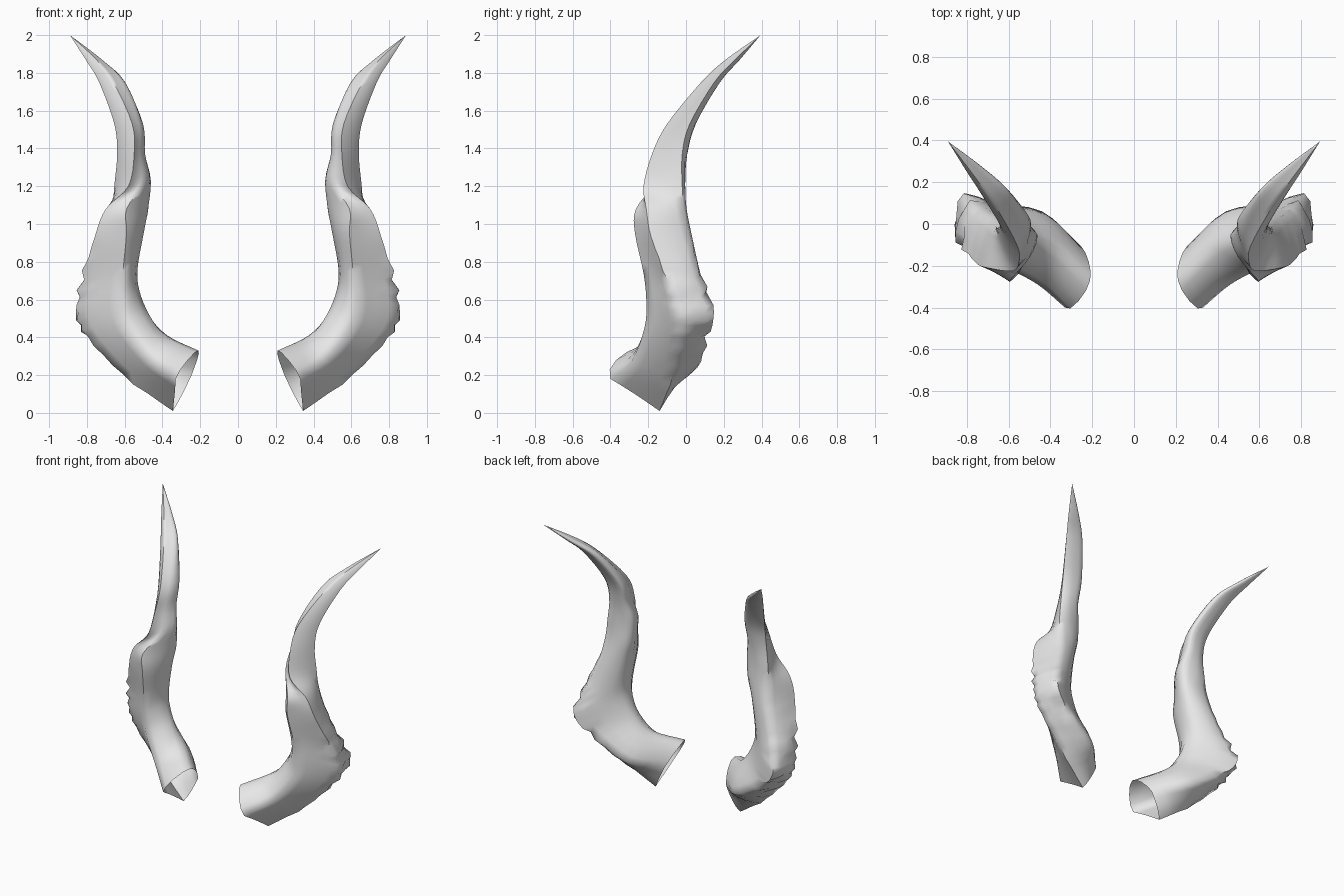
import bpy
import bmesh
import math
import random
from mathutils import Vector

cube = bpy.data.objects.get("Cube")
if cube:
    bpy.data.objects.remove(cube, do_unlink=True)

# One plain horn colour
horn_grey = bpy.data.materials.new("horn_grey")
horn_grey.use_nodes = True
colour = (0.8, 0.8, 0.8, 1)
horn_grey.diffuse_color = colour
horn_grey.node_tree.nodes["Principled BSDF"].inputs["Base Color"].default_value = colour

# Four ridge paths, each running from the open base to the shared tip
tip = (.89, .395, 2)
inner_ridge = [(.21, -.27, .33), (.375, -.11, .41), (.475, -.06, .52), (.54, -.03, .65),
               (.545, -.02, .77), (.505, -.04, .95), (.475, -.04, 1.08), (.476, -.03, 1.23),
               (.505, 0, 1.37), (.52, .05, 1.53), (.63, .18, 1.75), (.75, .285, 1.87), tip]
front_ridge = [(.33, -.4, .18), (.46, -.29, .27), (.59, -.22, .45), (.62, -.21, .59),
               (.61, -.225, .74), (.59, -.27, .95), (.59, -.265, 1.08), (.5, -.16, 1.22),
               (.508, -.1, 1.37), (.515, -.03, 1.53), (.6, .13, 1.75), (.72, .25, 1.87), tip]
outer_ridge = [(.345, -.14, .01), (.61, -.07, .2), (.8, -.05, .4), (.86, -.06, .53),
               (.83, -.1, .7), (.76, -.185, .93), (.7, -.21, 1.08), (.58, -.225, 1.2),
               (.55, -.18, 1.37), (.56, -.1, 1.53), (.66, .08, 1.75), (.75, .21, 1.87), tip]
back_ridge = [(.25, -.11, .19), (.44, .06, .24), (.7, .11, .4), (.81, .145, .53),
              (.76, .08, .72), (.69, .025, .93), (.665, -.01, 1.08), (.655, -.02, 1.2),
              (.64, -.02, 1.37), (.655, .02, 1.53), (.735, .15, 1.75), (.8, .25, 1.86), tip]
SPAN_STEPS = 4
SIDE_STEPS = 4
# Roundness of the sides after the inner, front, outer and back ridges
ROUNDNESS = (1.3, -0.15, 0.5, 1.0)


def spline(a, b, c, d, t):
    """Smooth curve from b to c."""
    return b + 0.5 * t * (c - a + t * (2 * a - 5 * b + 4 * c - d + t * (3 * (b - c) + d - a)))


def smooth_path(path):
    pts = [Vector(p) for p in path]
    pts = [2 * pts[0] - pts[1]] + pts + [2 * pts[-1] - pts[-2]]
    result = []
    for i in range(len(pts) - 3):
        result += [spline(*pts[i:i + 4], k / SPAN_STEPS) for k in range(SPAN_STEPS)]
    return result + [pts[-2]]


def cross_section(corners):
    ring = []
    for side in range(4):
        a, b, c, d = (corners[(side + k) % 4] for k in (-1, 0, 1, 2))
        for k in range(SIDE_STEPS):
            t = k / SIDE_STEPS
            flat = b.lerp(c, t)
            ring.append(flat + ROUNDNESS[side] * (spline(a, b, c, d, t) - flat))
    return ring


def roughen(ring, index, rng):
    """Irregular growth steps on the outer back side, strongest at the bend."""
    centre = sum(ring, Vector()) / len(ring)
    strength = 0.022 * max(0, 1 - abs(centre.z - 0.58) / 0.4)
    step = strength * (0.4 if index % 2 else -0.5)
    for j in range(2 * SIDE_STEPS, 3 * SIDE_STEPS + 1):
        outward = (ring[j] - centre).normalized()
        ring[j] += outward * (step + rng.uniform(-0.8, 0.8) * strength)


def build_horn(name, side):
    rng = random.Random(4)
    bm = bmesh.new()
    rails = [smooth_path(p) for p in (inner_ridge, front_ridge, outer_ridge, back_ridge)]
    rings = []
    for index, corners in enumerate(zip(*rails)):
        ring = cross_section(corners)
        roughen(ring, index, rng)
        rings.append([bm.verts.new((p.x * side, p.y, p.z)) for p in ring])
    count = 4 * SIDE_STEPS
    for low, high in zip(rings, rings[1:]):
        for j in range(count):
            n = (j + 1) % count
            quad = [low[j], low[n], high[n], high[j]]
            bm.faces.new(quad if side > 0 else quad[::-1])
    # Close the tip, leave the base open
    bmesh.ops.remove_doubles(bm, verts=bm.verts[:], dist=0.0005)
    mesh = bpy.data.meshes.new(name)
    bm.to_mesh(mesh)
    bm.free()
    mesh.materials.append(horn_grey)
    horn = bpy.data.objects.new(name, mesh)
    bpy.context.collection.objects.link(horn)
    return horn


horns = [build_horn("left_horn", 1), build_horn("right_horn", -1)]

# Smooth shading with only the crispest ridges kept
bpy.ops.object.select_all(action='DESELECT')
for horn in horns:
    horn.select_set(True)
bpy.context.view_layer.objects.active = horns[0]
bpy.ops.object.shade_smooth_by_angle(angle=math.radians(65))
